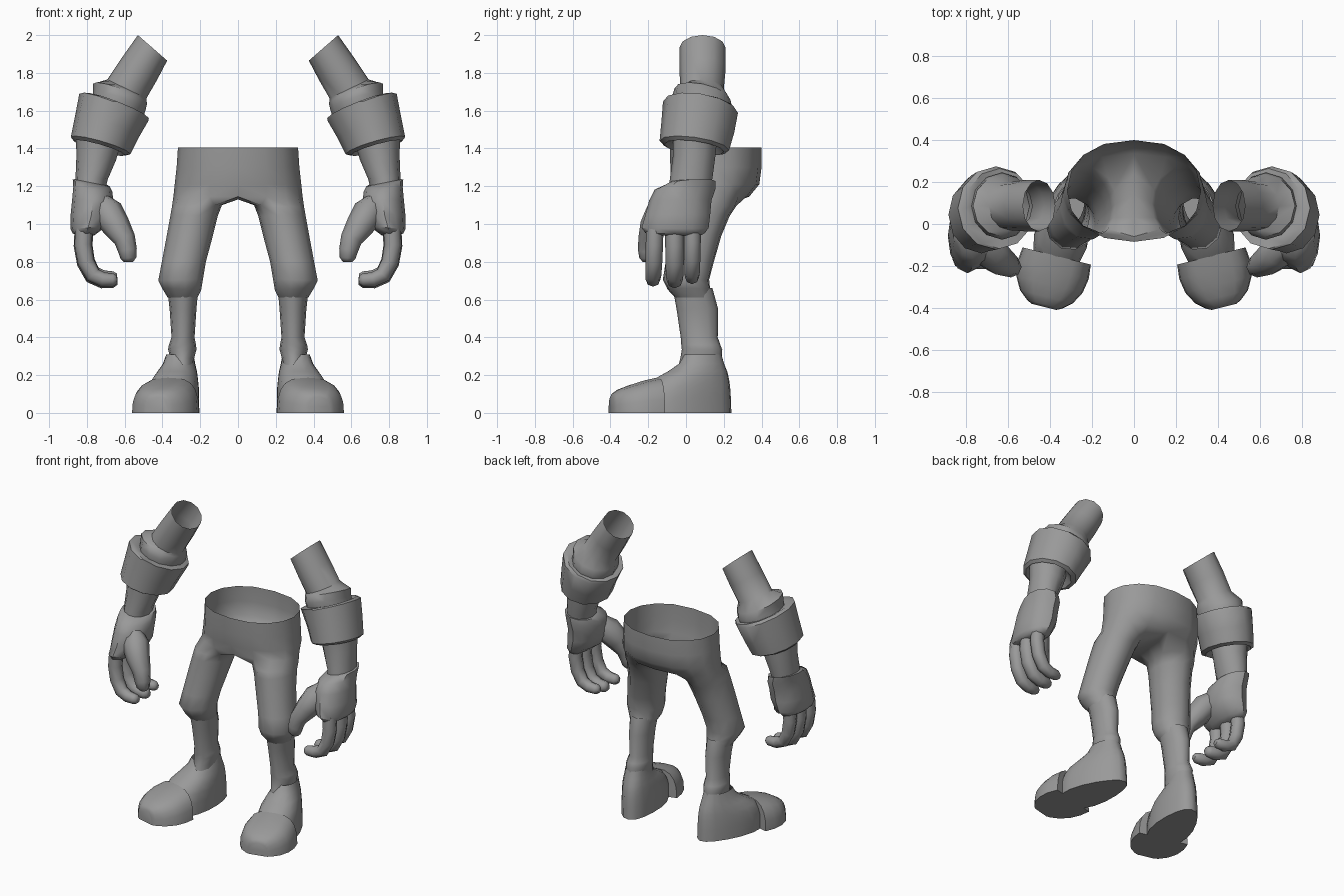
import bpy, bmesh, math
from mathutils import Vector

if "Cube" in bpy.data.objects:
    bpy.data.objects.remove(bpy.data.objects["Cube"])

grey = bpy.data.materials.new("plain_grey")
grey.diffuse_color = (0.32, 0.32, 0.32, 1)
grey.use_nodes = True
grey.node_tree.nodes["Principled BSDF"].inputs["Base Color"].default_value = grey.diffuse_color


def finish(name, bm, angle=42):
    """Turn a bmesh of the +x side into a mirrored, smooth-shaded object."""
    bmesh.ops.recalc_face_normals(bm, faces=bm.faces)
    me = bpy.data.meshes.new(name)
    bm.to_mesh(me)
    bm.free()
    me.materials.append(grey)
    for p in me.polygons:
        p.use_smooth = True
    me.set_sharp_from_angle(angle=math.radians(angle))
    ob = bpy.data.objects.new(name, me)
    bpy.context.collection.objects.link(ob)
    mod = ob.modifiers.new("mirror", 'MIRROR')
    mod.use_mirror_merge = True
    return ob


def bridge(bm, a, b, closed=True):
    n = len(a)
    for i in range(n if closed else n - 1):
        j = (i + 1) % n
        bm.faces.new((a[i], a[j], b[j], b[i]))


def loft(name, rings, cap_start=False, cap_end=False, angle=42):
    bm = bmesh.new()
    loops = [[bm.verts.new(p) for p in r] for r in rings]
    for a, b in zip(loops, loops[1:]):
        bridge(bm, a, b)
    if cap_start:
        bm.faces.new(loops[0])
    if cap_end:
        bm.faces.new(loops[-1])
    return finish(name, bm, angle)


def ring(x1, z1, x2, z2, y1, y2, s=0.0, angles=None):
    """Ellipse through inner (x1,z1) and outer (x2,z2), y1..y2 deep, s = back rise."""
    angles = angles or [i * 30 for i in range(12)]
    pts = []
    for d in angles:
        c, q = math.cos(math.radians(d)), math.sin(math.radians(d))
        pts.append(Vector(((x1 + x2) / 2 + c * (x2 - x1) / 2,
                           (y1 + y2) / 2 + q * (y2 - y1) / 2,
                           (z1 + z2) / 2 + c * (z2 - z1) / 2 + q * s)))
    return pts


def tube(name, path, radii, sides=8):
    """Rounded tube along a path, used for the digits."""
    path = [Vector(p) for p in path]
    rings = []
    for i, p in enumerate(path):
        t = (path[min(i + 1, len(path) - 1)] - path[max(i - 1, 0)]).normalized()
        u = t.cross(Vector((0, 1, 0))).normalized()
        v = t.cross(u)
        rings.append([p + radii[i] * (u * math.cos(a) + v * math.sin(a))
                      for a in (2 * math.pi * k / sides for k in range(sides))])
    return loft(name, rings, True, True, 60)


# trousers: open waist, half rows that split into a closed leg loop at the crotch
bm = bmesh.new()
rows = []
for yf, yb, w, z in ((-.085, .4, .318, 1.405), (-.083, .4, .325, 1.3),
                     (-.075, .388, .335, 1.21), (-.06, .335, .342, 1.145)):
    row = []
    for i in range(9):
        a = math.radians(-90 + 22.5 * i)
        x = w * max(math.cos(a), 0) ** 0.85 if 0 < i < 8 else 0
        row.append(bm.verts.new((x, (yf + yb) / 2 + math.sin(a) * (yb - yf) / 2, z)))
    rows.append(row)
for a, b in zip(rows, rows[1:]):
    bridge(bm, a, b, closed=False)
crotch = [bm.verts.new((0, y, 1.13)) for y in (.24, .14, .03)]
loop = rows[-1] + crotch
leg_angles = [-135 + 33.75 * i for i in range(9)] + [157.5, 180, 202.5]
for r in ((.085, 1.10, .35, 1.09, -.075, .27), (.108, 1.04, .357, 1.05, -.078, .235),
          (.135, .93, .375, .95, -.09, .19), (.17, .80, .403, .80, -.11, .15),
          (.185, .71, .422, .70, -.125, .125), (.195, .65, .402, .66, -.10, .13),
          (.215, .61, .372, .61, -.06, .14)):
    nxt = [bm.verts.new(p) for p in ring(*r, angles=leg_angles)]
    bridge(bm, loop, nxt)
    loop = nxt
finish("trousers", bm, 60)

# boot shaft with ankle roll
loft("boot_shaft", [ring(*r) for r in (
    (.21, .66, .375, .66, -.07, .14), (.22, .55, .362, .55, -.05, .17),
    (.23, .40, .352, .40, -.028, .168), (.222, .36, .366, .36, -.025, .182),
    (.22, .335, .37, .335, -.022, .192), (.232, .29, .358, .29, -.03, .19),
    (.235, .25, .355, .25, -.04, .19))], angle=60)

# foot frame: t runs from the toe tip back to the heel, w runs sideways
TIP = Vector((.43, -.395, 0))
BACK = Vector((-.245, .97, 0))
SIDE = Vector((.97, .245, 0))


def foot(t, w, z):
    return TIP + BACK * t + SIDE * w + Vector((0, 0, z))


# boot body: egg-shaped layers, wider toward the toes
layers = []
for t0, t1, w, k, z in ((.17, .655, .125, .28, 0), (.17, .652, .125, .28, .08),
                        (.2, .648, .12, .28, .14), (.235, .642, .112, .26, .18),
                        (.31, .632, .098, .2, .22), (.37, .615, .082, .1, .26),
                        (.40, .60, .069, 0, .31)):
    layer = []
    for i in range(16):
        a = 2 * math.pi * i / 16
        c, q = math.cos(a), math.sin(a)
        layer.append(foot((t0 + t1) / 2 - c * (t1 - t0) / 2,
                          w * (1 + k * c) * math.copysign(abs(q) ** .85, q), z))
    layers.append(layer)
loft("boot_foot", layers, True, False, 55)

# toe cap: flat-bottomed arches from the tip back to a hard rear edge
arches = []
for t, w, h in ((0, .06, .085), (.012, .085, .105), (.05, .13, .128), (.11, .163, .15),
                (.18, .175, .172), (.25, .168, .187)):
    arches.append([foot(t, w * math.copysign(abs(math.cos(a)) ** .6, math.cos(a)),
                        h * max(math.sin(a), 0) ** .8)
                   for a in (math.pi * i / 10 for i in range(11))])
loft("toe_cap", arches, True, True, 50)

# arm: open upper sleeve, elbow fold, flared cuff and forearm
loft("sleeve", [ring(*r) for r in (
    (.375, 1.865, .53, 2.0, -.035, .21), (.43, 1.76, .615, 1.88, -.035, .21),
    (.485, 1.665, .692, 1.765, -.03, .20), (.482, 1.635, .768, 1.742, -.06, .235, -.03),
    (.49, 1.60, .768, 1.69, -.075, .245, -.03), (.50, 1.57, .775, 1.66, -.07, .24, -.02))])
loft("cuff", [ring(*r) for r in (
    (.50, 1.575, .775, 1.665, -.07, .24, -.02), (.472, 1.56, .81, 1.69, -.118, .265, -.025),
    (.475, 1.545, .84, 1.69, -.122, .275, -.03), (.53, 1.45, .862, 1.575, -.13, .255, -.03),
    (.57, 1.37, .885, 1.46, -.14, .228, -.025), (.60, 1.365, .87, 1.44, -.115, .2, -.02),
    (.63, 1.41, .855, 1.46, -.07, .16))])
loft("forearm", [ring(*r) for r in (
    (.62, 1.43, .86, 1.47, -.07, .165), (.645, 1.34, .855, 1.37, -.07, .155),
    (.69, 1.235, .86, 1.25, -.085, .14), (.70, 1.19, .86, 1.19, -.09, .13))])

# glove: rolled wrist edge and palm
loft("glove", [ring(*r) for r in (
    (.70, 1.205, .855, 1.235, -.085, .135), (.68, 1.20, .875, 1.235, -.11, .155, .01),
    (.665, 1.17, .872, 1.195, -.165, .155), (.66, 1.12, .878, 1.13, -.195, .135),
    (.665, 1.05, .886, 1.05, -.215, .128), (.70, .985, .888, .975, -.235, .12),
    (.74, .955, .875, .95, -.215, .10), (.76, .94, .85, .94, -.19, .08))], True, True)

# thumb: thick base on the inner front of the palm, tapering down
tube("thumb", [(.74, -.09, 1.13), (.69, -.13, 1.06), (.645, -.17, .99), (.60, -.195, .92),
               (.585, -.205, .86), (.58, -.205, .82), (.58, -.205, .80)],
     [.05, .085, .075, .058, .05, .042, .025])

# fingers: three curled digits side by side
for name, y, dy, r, dz in (("front_finger", -.165, -.015, .046, .0),
                           ("middle_finger", -.06, 0, .05, -.005),
                           ("back_finger", .035, -.005, .044, .012)):
    path = [(.815, .98), (.82, .89), (.805, .80), (.768, .73), (.715, .706), (.66, .704), (.64, .706)]
    tube(name, [(x, y + dy * i / 6, z + dz) for i, (x, z) in enumerate(path)],
         [r, r, r * .97, r * .92, r * .85, r * .75, r * .45])
